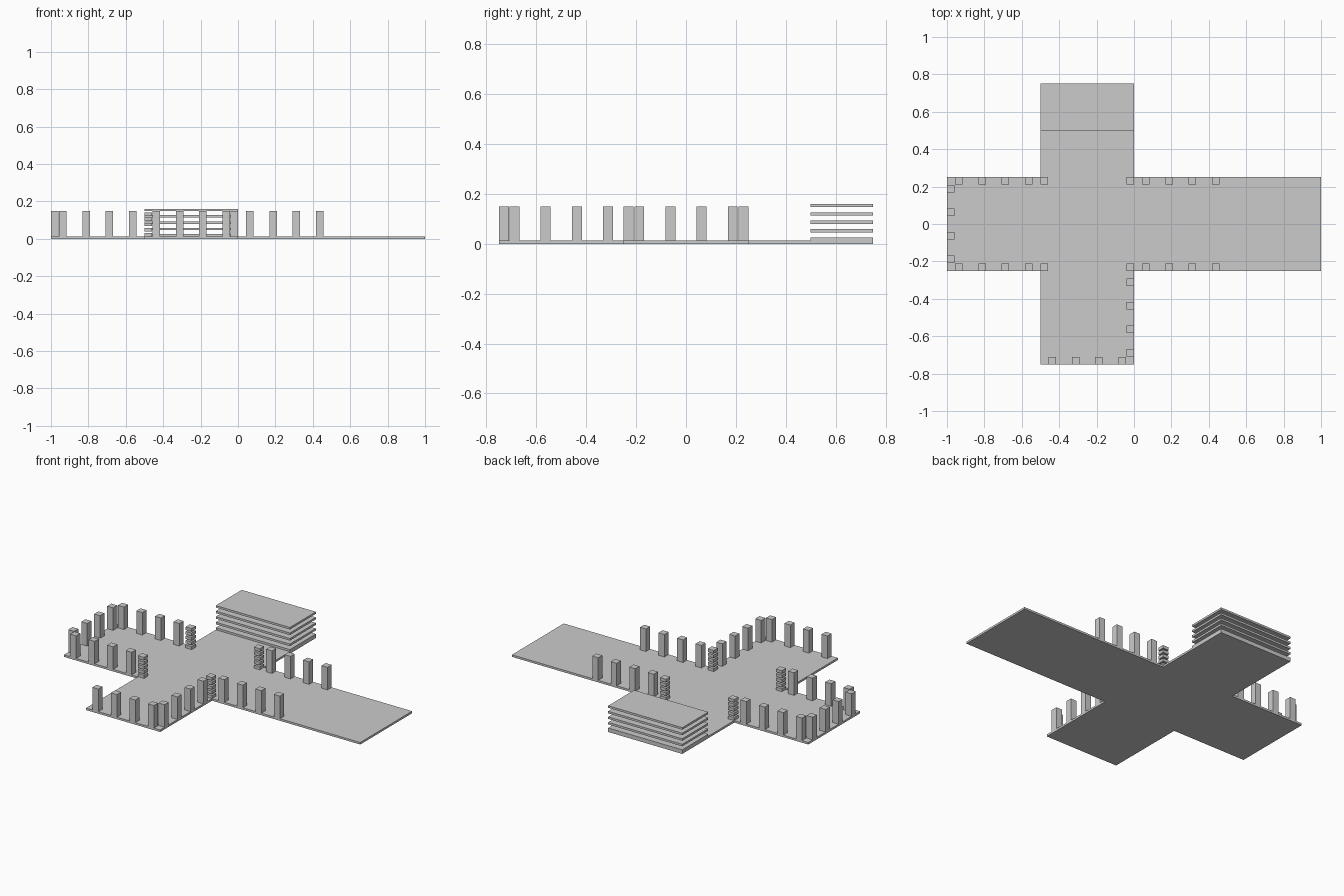
import bpy, bmesh

if "Cube" in bpy.data.objects:
    bpy.data.objects.remove(bpy.data.objects["Cube"])

T = 0.0125     # floor and slab thickness
P = 0.04       # post width
TOP = 0.15     # post top


def box(name, x0, x1, y0, y1, z0, z1):
    me = bpy.data.meshes.new(name)
    bm = bmesh.new()
    bmesh.ops.create_cube(bm, size=1)
    for v in bm.verts:
        v.co = ((x0 + x1) / 2 + v.co.x * (x1 - x0),
                (y0 + y1) / 2 + v.co.y * (y1 - y0),
                (z0 + z1) / 2 + v.co.z * (z1 - z0))
    bm.to_mesh(me)
    bm.free()
    ob = bpy.data.objects.new(name, me)
    bpy.context.collection.objects.link(ob)
    return ob


def square(name, x, y, z0, z1):
    return box(name, x - P / 2, x + P / 2, y - P / 2, y + P / 2, z0, z1)


# cross-shaped floor, extruded from its outline
outline = [(-1, -.25), (-.5, -.25), (-.5, -.75), (0, -.75), (0, -.25), (1, -.25),
           (1, .25), (0, .25), (0, .75), (-.5, .75), (-.5, .25), (-1, .25)]
bm = bmesh.new()
face = bm.faces.new([bm.verts.new((x, y, 0)) for x, y in outline])
ext = bmesh.ops.extrude_face_region(bm, geom=[face])
for v in ext["geom"]:
    if isinstance(v, bmesh.types.BMVert):
        v.co.z = T
bmesh.ops.recalc_face_normals(bm, faces=bm.faces)
me = bpy.data.meshes.new("floor")
bm.to_mesh(me)
bm.free()
bpy.context.collection.objects.link(bpy.data.objects.new("floor", me))

# posts along the edges, evenly spaced
steps = [0.0625 + 0.125 * i for i in range(4)]
for s in steps:
    for y in (-.23, .23):
        square("long_side_post", s - 1, y, T, TOP)
        square("long_side_post", s, y, T, TOP)
    square("left_end_post", -.98, s - .25, T, TOP)
    square("front_end_post", s - .5, -.73, T, TOP)
    square("front_wing_post", -.02, s - .75, T, TOP)

# corner stacks of small blocks
for x in (-.48, -.02):
    for y in (-.23, .23):
        for i in range(5):
            z = T + 0.0275 * i
            square("corner_block", x, y, z, z + 0.0185)

# stacked slabs on the back wing
for i in range(5):
    z = T + 0.0338 * i
    box("back_slab", -.5, 0, .5, .75, z, z + T)
